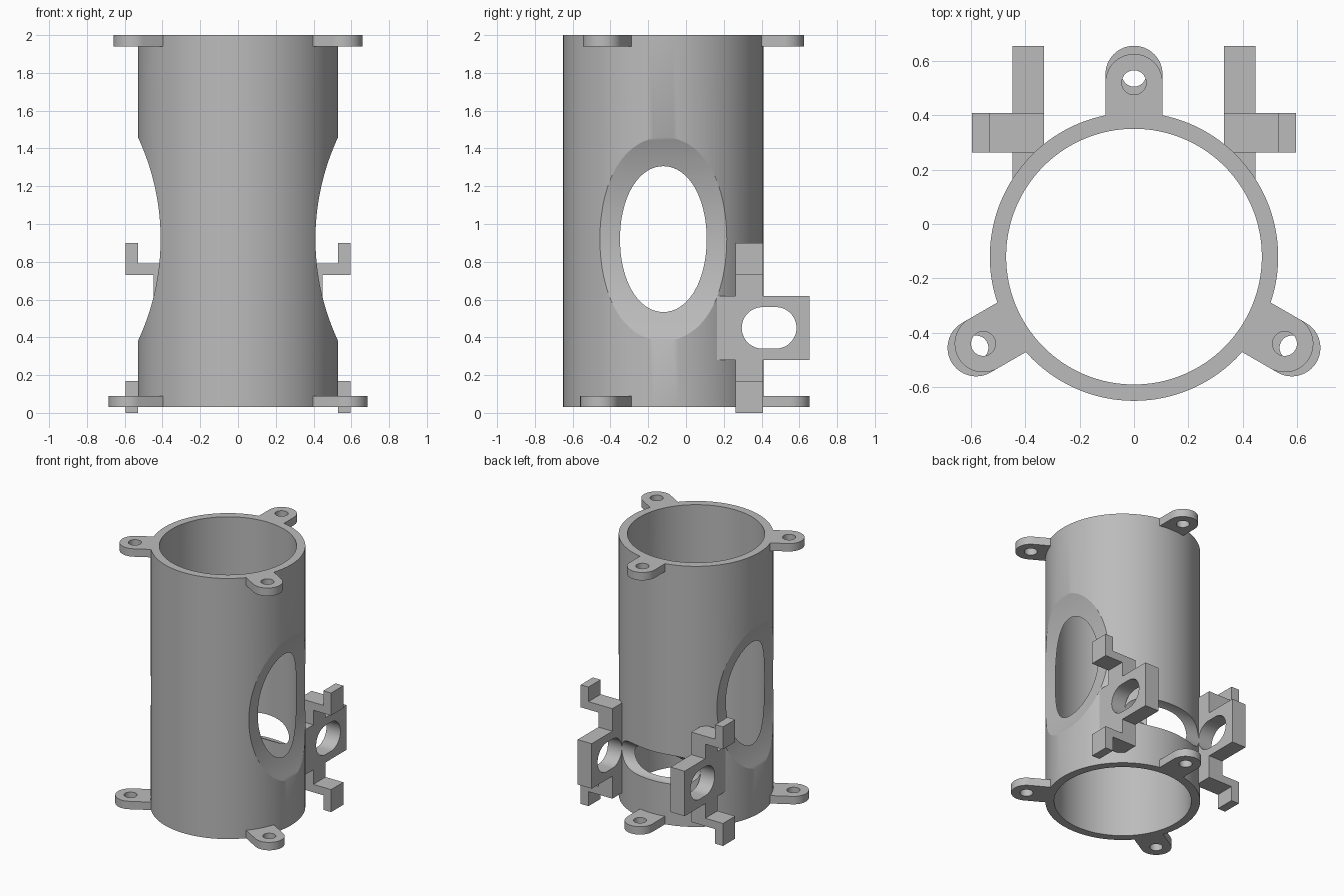
import bpy, bmesh, math
from mathutils import Matrix, Vector

AXIS_Y = -0.12              # y of the tube axis
OUTER, INNER = 0.53, 0.47
BASE, TOP = 0.03, 2.0

if "Cube" in bpy.data.objects:
    bpy.data.objects.remove(bpy.data.objects["Cube"])

grey = bpy.data.materials.new("plain grey")
grey.use_nodes = True
grey.diffuse_color = (0.5, 0.5, 0.5, 1)
grey.node_tree.nodes["Principled BSDF"].inputs["Base Color"].default_value = (0.5, 0.5, 0.5, 1)


def prism(name, outline, height, matrix):
    """Extrude a 2D outline upward, then place it."""
    bm = bmesh.new()
    face = bm.faces.new([bm.verts.new((x, y, 0)) for x, y in outline])
    new = bmesh.ops.extrude_face_region(bm, geom=[face])["geom"]
    bmesh.ops.translate(bm, vec=(0, 0, height), verts=[v for v in new if isinstance(v, bmesh.types.BMVert)])
    bmesh.ops.transform(bm, matrix=matrix, verts=bm.verts)
    bmesh.ops.recalc_face_normals(bm, faces=bm.faces)
    mesh = bpy.data.meshes.new(name)
    bm.to_mesh(mesh)
    bm.free()
    mesh.materials.append(grey)
    obj = bpy.data.objects.new(name, mesh)
    bpy.context.collection.objects.link(obj)
    return obj


def arc(cx, cy, radius, start, end, steps):
    angles = [math.radians(start + (end - start) * i / steps) for i in range(steps + 1)]
    return [(cx + radius * math.cos(a), cy + radius * math.sin(a)) for a in angles]


def circle(radius, steps):
    return arc(0, 0, radius, 0, 360, steps)[:-1]


def box(name, low, high):
    (x0, y0, z0), (x1, y1, z1) = low, high
    return prism(name, [(x0, y0), (x1, y0), (x1, y1), (x0, y1)], z1 - z0, Matrix.Translation((0, 0, z0)))


def combine(obj, other, operation):
    """Apply a boolean and discard the second object."""
    other.hide_render = True
    mod = obj.modifiers.new("boolean", "BOOLEAN")
    mod.object, mod.operation, mod.solver = other, operation, "EXACT"
    bpy.context.view_layer.objects.active = obj
    bpy.ops.object.modifier_apply(modifier=mod.name)
    bpy.data.objects.remove(other)


def smooth(obj):
    bpy.ops.object.select_all(action="DESELECT")
    obj.select_set(True)
    bpy.context.view_layer.objects.active = obj
    bpy.ops.object.shade_smooth_by_angle(angle=math.radians(25))


def core(radius):
    return prism("core_cutter", circle(radius, 128), 3, Matrix.Translation((0, AXIS_Y, -0.5)))


def slot():
    """Rounded slot running sideways through both brackets and the back wall."""
    outline = arc(0.475, 0.45, 0.11, -90, 90, 24) + arc(0.405, 0.45, 0.11, 90, 270, 24)
    along_x = Matrix(((0, 0, 1, -1), (1, 0, 0, 0), (0, 1, 0, 0), (0, 0, 0, 1)))
    return prism("slot_cutter", outline, 2, along_x)


# Tube with a shallow scoop on each side, a bore and a slot in the back
tube = prism("tube_body", circle(OUTER, 128), TOP - BASE, Matrix.Translation((0, AXIS_Y, BASE)))
for side in (-1, 1):
    place = Matrix.Translation((side * 1.685, 1, 0.92)) @ Matrix.Rotation(math.pi / 2, 4, "X")
    combine(tube, prism("scoop_cutter", circle(1.275, 256), 2, place), "DIFFERENCE")
combine(tube, core(INNER), "DIFFERENCE")
combine(tube, slot(), "DIFFERENCE")
smooth(tube)

# Three rounded screw tabs on each rim
for level, z, reach in (("top", TOP - 0.06, 0.64), ("bottom", BASE, 0.67)):
    for place_name, angle in (("back", 90), ("front_right", 210), ("front_left", 330)):
        turn = Matrix.Translation((0, AXIS_Y, z)) @ Matrix.Rotation(math.radians(angle), 4, "Z")
        outline = [(0.5, -0.105)] + arc(reach, 0, 0.105, -90, 90, 32) + [(0.5, 0.105)]
        tab = prism(f"{level}_{place_name}_tab", outline, 0.06, turn)
        hole = prism("hole_cutter", circle(0.045, 32), 0.2, turn @ Matrix.Translation((reach, 0, -0.07)))
        combine(tab, hole, "DIFFERENCE")
        smooth(tab)

# Slotted brackets with stepped clips above and below the plate
for name, side in (("left", 1), ("right", -1)):
    def piece(label, x0, x1, y0, y1, z0, z1):
        a, b = sorted((side * x0, side * x1))
        return box(label, (a, y0, z0), (b, y1, z1))

    bracket = piece(name + "_bracket", 0.33, 0.447, 0.165, 0.655, 0.28, 0.62)
    combine(bracket, piece("clip_web", 0.33, 0.447, 0.262, 0.408, 0.11, 0.79), "UNION")
    for arm_z, lip_z in ((0.73, 0.73), (0.11, 0.0)):
        combine(bracket, piece("clip_arm", 0.38, 0.56, 0.262, 0.408, arm_z, arm_z + 0.06), "UNION")
        combine(bracket, piece("clip_lip", 0.53, 0.595, 0.262, 0.408, lip_z, lip_z + 0.17), "UNION")
    combine(bracket, core(0.5), "DIFFERENCE")
    combine(bracket, slot(), "DIFFERENCE")
    smooth(bracket)
